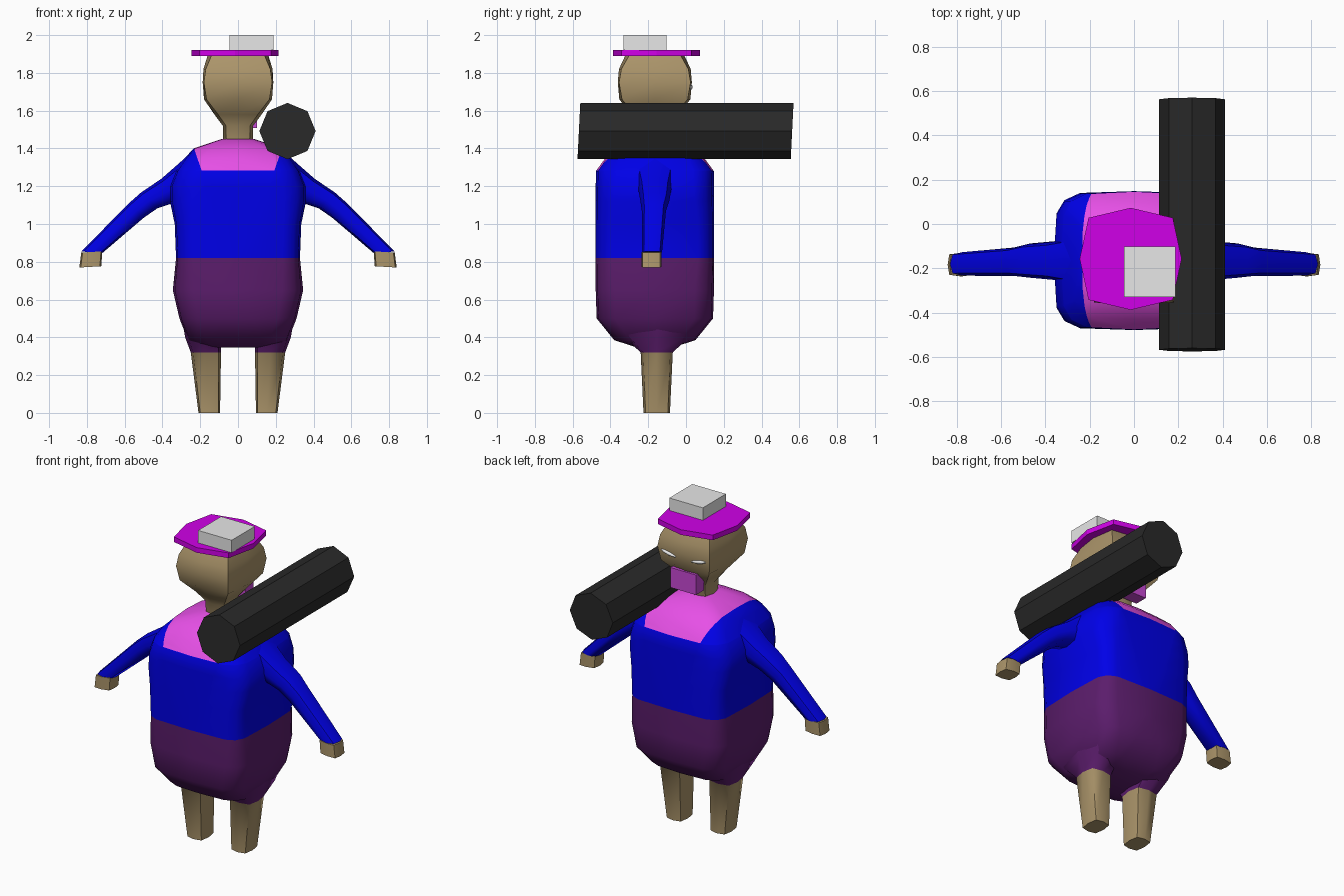
import bpy, bmesh, math
from mathutils import Vector, Matrix

if "Cube" in bpy.data.objects:
    bpy.data.objects.remove(bpy.data.objects["Cube"])

CY = -0.165  # depth of the figure's centre line


def mat(name, rgb):
    m = bpy.data.materials.new(name)
    m.diffuse_color = (*rgb, 1)
    m.use_nodes = True
    m.node_tree.nodes["Principled BSDF"].inputs["Base Color"].default_value = m.diffuse_color
    return m


SKIN = mat("skin tan", (0.41, 0.30, 0.145))
BLUE = mat("shirt blue", (0.0, 0.0, 0.80))
PANTS = mat("shorts purple", (0.105, 0.012, 0.15))
PINK = mat("yoke pink", (0.80, 0.08, 0.80))
BRIM = mat("brim magenta", (0.63, 0.0, 0.80))
DARK = mat("tube charcoal", (0.022, 0.022, 0.022))
GREY = mat("light grey", (0.80, 0.80, 0.80))
MOUTH = mat("mouth violet", (0.58, 0.065, 0.66))


def finish(name, bm, mats, rule=None, angle=40):
    """Turn a bmesh into an object; angle 0 keeps it flat."""
    bmesh.ops.recalc_face_normals(bm, faces=bm.faces)
    if rule:
        for f in bm.faces:
            f.material_index = rule(f.calc_center_median())
    me = bpy.data.meshes.new(name)
    bm.to_mesh(me)
    bm.free()
    for m in mats:
        me.materials.append(m)
    if angle:
        me.shade_smooth()
        me.set_sharp_from_angle(angle=math.radians(angle))
    ob = bpy.data.objects.new(name, me)
    bpy.context.collection.objects.link(ob)
    return ob


def ring(c, hu, hv, n, sides, u=(1, 0, 0), v=(0, 1, 0)):
    """Superellipse of exponent n around c, spanned by u and v."""
    pts = []
    for i in range(sides):
        a = 2 * math.pi * i / sides
        ca, sa = math.cos(a), math.sin(a)
        p = math.copysign(abs(ca) ** (2 / n), ca)
        q = math.copysign(abs(sa) ** (2 / n), sa)
        pts.append(Vector(c) + Vector(u) * hu * p + Vector(v) * hv * q)
    return pts


def loft(rings):
    bm = bmesh.new()
    rows = [[bm.verts.new(p) for p in r] for r in rings]
    k = len(rows[0])
    for a, b in zip(rows, rows[1:]):
        for i in range(k):
            bm.faces.new((a[i], a[(i + 1) % k], b[(i + 1) % k], b[i]))
    bm.faces.new(rows[0])
    bm.faces.new(rows[-1])
    return bm


def cut(bm, co, no):
    bmesh.ops.bisect_plane(bm, geom=bm.verts[:] + bm.edges[:] + bm.faces[:],
                           plane_co=co, plane_no=no, dist=1e-5)


def box(name, lo, hi, m):
    bm = bmesh.new()
    bmesh.ops.create_cube(bm, size=1)
    for v in bm.verts:
        v.co = [(l + h) / 2 + c * (h - l) for l, h, c in zip(lo, hi, v.co)]
    return finish(name, bm, [m], angle=0)


# Torso: z, half width, half depth, squareness
torso = [(0.345, 0.17, 0.09, 3), (0.385, 0.265, 0.215, 4), (0.50, 0.31, 0.308, 5),
         (0.65, 0.345, 0.313, 5), (0.82, 0.328, 0.313, 6), (1.0, 0.335, 0.313, 6),
         (1.12, 0.36, 0.313, 5), (1.20, 0.362, 0.313, 4.5), (1.28, 0.33, 0.312, 4.5),
         (1.345, 0.285, 0.265, 5), (1.40, 0.235, 0.205, 4), (1.45, 0.085, 0.09, 3)]
bm = loft([ring((0, CY, z), hx, hy, n, 16) for z, hx, hy, n in torso])
cut(bm, (0, 0, 0.82), (0, 0, 1))
cut(bm, (0, 0, 1.283), (0, 0, 1))
for s in (-1, 1):
    cut(bm, (s * 0.188, 0, 1.27), (s * 0.13, 0, -0.045))


def torso_rule(c):
    if c.z < 0.82:
        return 1
    inside = abs(c.x) < 0.188 + (c.z - 1.27) * 0.346
    return 2 if c.z > 1.283 and inside else 0


finish("torso", bm, [BLUE, PANTS, PINK], torso_rule, 60)

# Head with neck
head = [(1.40, 0.077, 0.075, 3), (1.52, 0.08, 0.085, 3), (1.58, 0.125, 0.125, 4),
        (1.66, 0.18, 0.188, 9), (1.75, 0.187, 0.196, 20), (1.82, 0.183, 0.19, 10),
        (1.895, 0.16, 0.155, 5)]
finish("head", loft([ring((0, CY, z), hx, hy, n, 8) for z, hx, hy, n in head]),
       [SKIN], angle=50)

for s, side in ((-1, "left"), (1, "right")):
    # Leg with the hem of the shorts
    leg = [(0, 0.152, 0.057, 0.07), (0.32, 0.17, 0.08, 0.085),
           (0.40, 0.185, 0.095, 0.17), (0.52, 0.19, 0.11, 0.24)]
    bm = loft([ring((s * x, CY + 0.01, z), hx, hy, 4, 8) for z, x, hx, hy in leg])
    finish(side + "_leg", bm, [SKIN, PANTS], lambda c: int(c.z > 0.321), 65)

    # Sleeve: x, y shift, z, half thickness, half depth, slope in degrees
    sleeve = [(0.20, 0, 1.27, 0.115, 0.12, 30), (0.36, 0, 1.18, 0.075, 0.087, 38),
              (0.47, 0, 1.125, 0.06, 0.077, 45),
              (0.54, -0.005, 1.07, 0.055, 0.064, 47),
              (0.774, -0.015, 0.85, 0.055, 0.053, 85)]
    rings = []
    for x, dy, z, t, d, a in sleeve:
        a = math.radians(a)
        rings.append(ring((s * x, CY + dy, z), t, d, 3, 8,
                          (s * math.sin(a), 0, math.cos(a))))
    finish(side + "_sleeve", loft(rings), [BLUE], angle=60)

    # Hand
    rings = [ring((s * x, CY - 0.018, z), t, d, 5, 8, (1, 0, -s * 0.06))
             for x, z, t, d in ((0.774, 0.852, 0.056, 0.053),
                                (0.782, 0.773, 0.058, 0.053))]
    finish(side + "_hand", loft(rings), [SKIN])

    # Slanted slit eye
    bm = bmesh.new()
    bmesh.ops.create_uvsphere(bm, u_segments=10, v_segments=6, radius=1)
    bm.transform(Matrix.Translation((s * 0.104, CY + 0.187, 1.725))
                 @ Matrix.Rotation(-s * math.radians(12), 4, 'Y')
                 @ Matrix.Diagonal((0.055, 0.014, 0.011, 1)))
    finish(side + "_eye", bm, [GREY])

# Mouth block
box("mouth", (-0.077, -0.07, 1.507), (0.1, 0.012, 1.632), MOUTH)

# Hat brim: squarish octagon
outline = [(0.23, 0), (0.19, 0.185), (0, 0.23), (-0.19, 0.185),
           (-0.23, 0), (-0.19, -0.185), (0, -0.23), (0.19, -0.185)]
bm = loft([[Vector((x - 0.015, y - 0.157, z)) for x, y in outline]
           for z in (1.89, 1.922)])
finish("hat_brim", bm, [BRIM], angle=0)

# Hat crown block
box("hat_block", (-0.045, -0.33, 1.922), (0.187, -0.102, 2.0), GREY)

# Shoulder tube with slightly raked ends
bm = loft([ring((0.262, y, 1.492), 0.149, 0.149, 2, 8, (1, 0, 0), (0, 0.05, 1))
           for y in (-0.567, 0.562)])
finish("shoulder_tube", bm, [DARK], angle=0)
